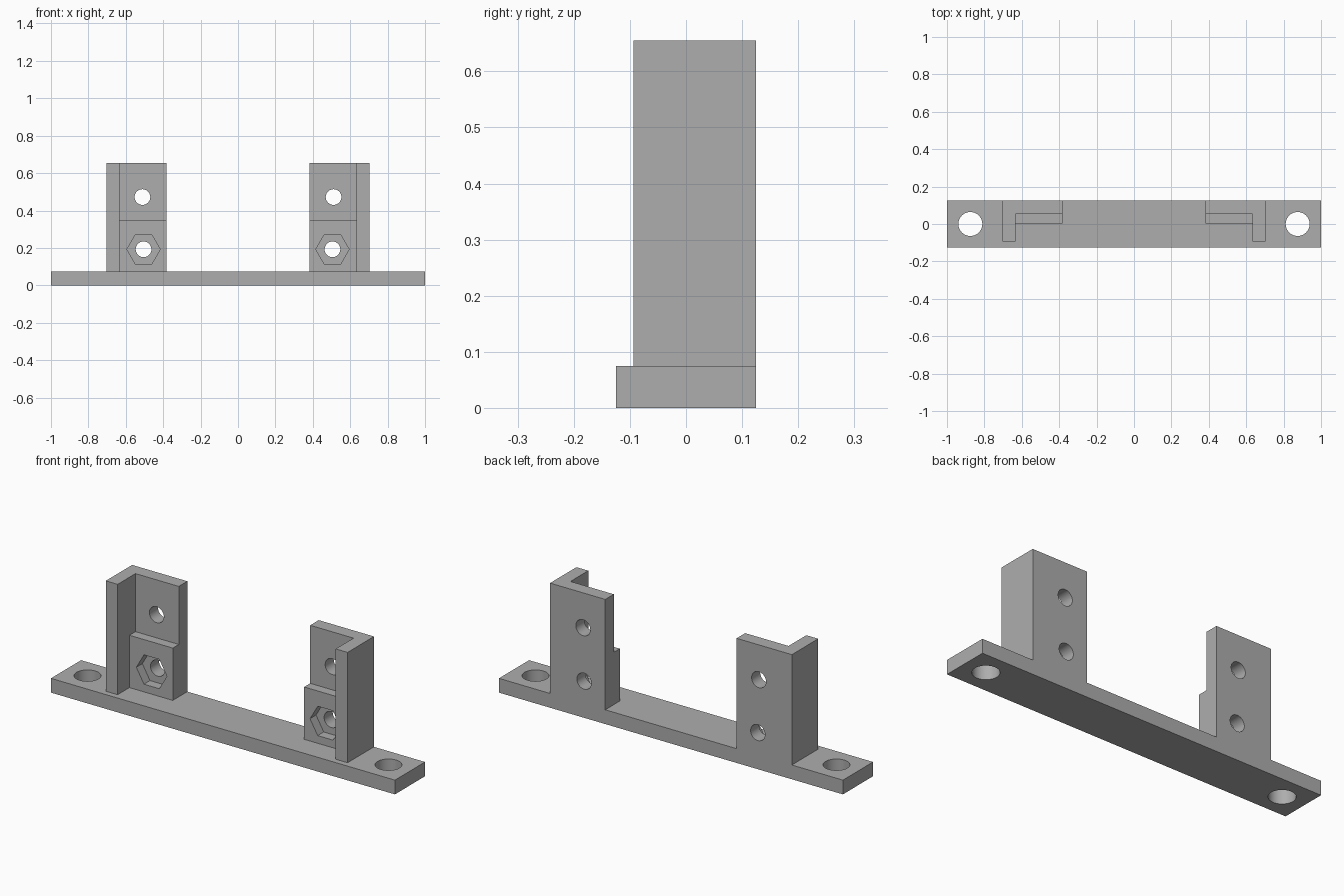
import bpy
import bmesh
import math
from mathutils import Matrix

cube = bpy.data.objects.get("Cube")
if cube:
    bpy.data.objects.remove(cube, do_unlink=True)

BACK, BASE_TOP, TOP = 0.125, 0.075, 0.655
INNER, FLANGE, OUTER = 0.382, 0.634, 0.703
PLATE_FRONT, BLOCK_FRONT = 0.054, 0.004


def add_object(name, bm):
    bmesh.ops.recalc_face_normals(bm, faces=bm.faces)
    mesh = bpy.data.meshes.new(name)
    bm.to_mesh(mesh)
    bm.free()
    obj = bpy.data.objects.new(name, mesh)
    bpy.context.collection.objects.link(obj)
    return obj


def prism(name, outline, z0, z1):
    """Extrude a plan outline upwards from z0 to z1."""
    bm = bmesh.new()
    face = bm.faces.new([bm.verts.new((x, y, z0)) for x, y in outline])
    grown = bmesh.ops.extrude_face_region(bm, geom=[face])["geom"]
    verts = [v for v in grown if isinstance(v, bmesh.types.BMVert)]
    bmesh.ops.translate(bm, verts=verts, vec=(0, 0, z1 - z0))
    return add_object(name, bm)


def rectangle(x0, x1, y0, y1):
    return [(x0, y0), (x1, y0), (x1, y1), (x0, y1)]


def bore(name, centre, radius, length, sides=40, along_y=True):
    """Round or hexagonal cutter."""
    bm = bmesh.new()
    bmesh.ops.create_cone(bm, cap_ends=True, segments=sides, radius1=radius,
                          radius2=radius, depth=length)
    if sides == 6:
        # put two corners on the x axis
        corner = max(bm.verts, key=lambda v: v.co.x).co
        turn = Matrix.Rotation(-math.atan2(corner.y, corner.x), 3, 'Z')
        bmesh.ops.rotate(bm, verts=bm.verts, matrix=turn)
    if along_y:
        bmesh.ops.rotate(bm, verts=bm.verts,
                         matrix=Matrix.Rotation(math.pi / 2, 3, 'X'))
    bmesh.ops.translate(bm, verts=bm.verts, vec=centre)
    obj = add_object(name, bm)
    obj.hide_render = True
    return obj


def combine(target, tool, operation):
    mod = target.modifiers.new(operation.lower(), 'BOOLEAN')
    mod.operation, mod.solver, mod.object = operation, 'EXACT', tool
    bpy.context.view_layer.objects.active = target
    bpy.ops.object.modifier_apply(modifier=mod.name)
    bpy.data.objects.remove(tool, do_unlink=True)


# Base strip
body = prism("mounting_bracket", rectangle(-1, 1, -BACK, BACK), 0, BASE_TOP)

# L-shaped uprights, each with a thicker nut block in its corner
for side in (-1, 1):
    angle = [(INNER, BACK), (INNER, PLATE_FRONT), (FLANGE, PLATE_FRONT),
             (FLANGE, -0.094), (OUTER, -0.094), (OUTER, BACK)]
    upright = prism("upright", [(side * x, y) for x, y in angle], 0.03, TOP)
    combine(body, upright, 'UNION')
    block = rectangle(INNER, FLANGE + 0.02, BLOCK_FRONT, PLATE_FRONT + 0.02)
    nut_block = prism("nut_block", [(side * x, y) for x, y in block], 0.03, 0.35)
    combine(body, nut_block, 'UNION')

# Merge flush faces left by the unions
bm = bmesh.new()
bm.from_mesh(body.data)
bmesh.ops.remove_doubles(bm, verts=bm.verts, dist=0.0001)
bmesh.ops.dissolve_limit(bm, angle_limit=0.01, verts=bm.verts, edges=bm.edges)
bm.to_mesh(body.data)
bm.free()

# Screw holes and hexagonal nut pockets
for side in (-1, 1):
    low, high = (side * 0.505, 0, 0.1925), (side * 0.511, 0, 0.472)
    pocket = (low[0], PLATE_FRONT - 0.05, low[2])
    combine(body, bore("nut_pocket", pocket, 0.089, 0.1, sides=6), 'DIFFERENCE')
    combine(body, bore("low_hole", low, 0.042, 1), 'DIFFERENCE')
    combine(body, bore("high_hole", high, 0.042, 1), 'DIFFERENCE')
    combine(body, bore("base_hole", (side * 0.875, 0, 0), 0.064, 1,
                       along_y=False), 'DIFFERENCE')

# Plain grey finish
grey = bpy.data.materials.new("plain_grey")
grey.use_nodes = True
colour = (0.42, 0.42, 0.42, 1)
grey.diffuse_color = colour
grey.node_tree.nodes["Principled BSDF"].inputs["Base Color"].default_value = colour
body.data.materials.clear()
body.data.materials.append(grey)

bpy.ops.object.select_all(action='DESELECT')
body.select_set(True)
bpy.context.view_layer.objects.active = body
bpy.ops.object.shade_smooth_by_angle(angle=math.radians(30))
